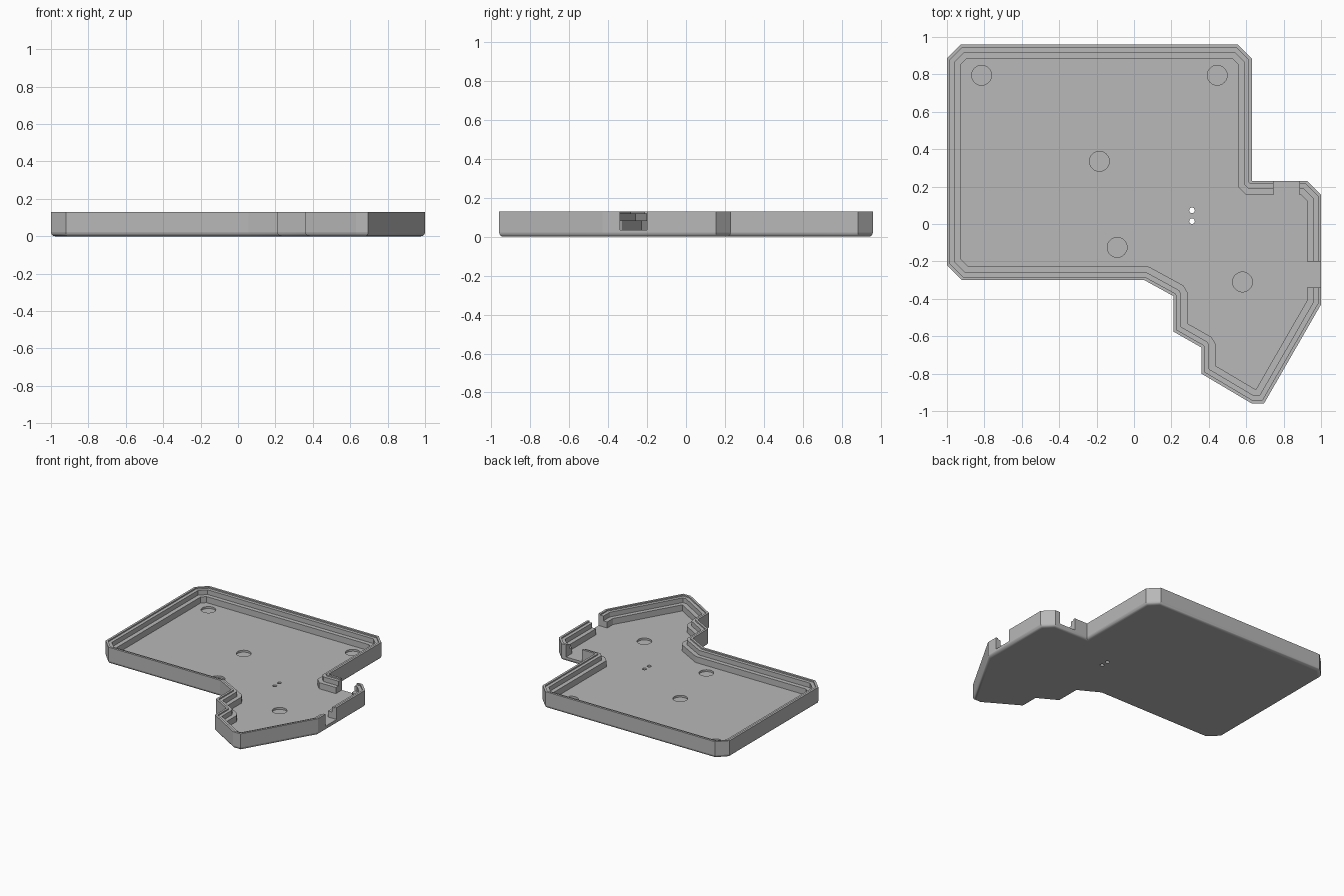
import bpy
import bmesh
from math import tan, sin, cos, pi, radians
from mathutils import Vector

cube = bpy.data.objects.get("Cube")
if cube:
    bpy.data.objects.remove(cube, do_unlink=True)

HEIGHT, FLOOR, FILLET = 0.13, 0.035, 0.022

# Tray outline, counter-clockwise
OUTLINE = [Vector(p) for p in (
    (-0.92, -0.30), (0.055, -0.30), (0.21, -0.385), (0.21, -0.575),
    (0.36, -0.66), (0.36, -0.80), (0.63, -0.96), (0.695, -0.96),
    (1, -0.43), (1, 0.155), (0.925, 0.23), (0.63, 0.23), (0.63, 0.885),
    (0.555, 0.96), (-0.925, 0.96), (-1, 0.885), (-1, -0.22))]

grey = bpy.data.materials.new("grey plastic")
grey.use_nodes = True
colour = (0.48, 0.48, 0.48, 1)
grey.diffuse_color = colour
grey.node_tree.nodes["Principled BSDF"].inputs["Base Color"].default_value = colour


def inset(d, bevelled):
    """Outline moved inward by d; inside corners get two points each."""
    ring = []
    for i, p in enumerate(OUTLINE):
        t1 = (p - OUTLINE[i - 1]).normalized()
        t2 = (OUTLINE[(i + 1) % len(OUTLINE)] - p).normalized()
        n1, n2 = Vector((-t1.y, t1.x)), Vector((-t2.y, t2.x))
        mitre = p + d * (n1 + n2) / (1 + n1.dot(n2))
        if t1.cross(t2) > 0:
            ring.append(mitre)
        elif bevelled:
            reach = d * tan(t1.angle(t2) / 4)
            ring += [p + d * n1 + reach * t1, p + d * n2 - reach * t2]
        else:
            ring += [mitre, mitre]
    return ring


def make_object(name, bm):
    bmesh.ops.remove_doubles(bm, verts=bm.verts, dist=0.0002)
    bmesh.ops.recalc_face_normals(bm, faces=bm.faces)
    mesh = bpy.data.meshes.new(name)
    bm.to_mesh(mesh)
    bm.free()
    mesh.materials.append(grey)
    obj = bpy.data.objects.new(name, mesh)
    bpy.context.collection.objects.link(obj)
    return obj


def loft(name, rings):
    """Closed solid through a list of (2D ring, height)."""
    bm = bmesh.new()
    loops = [[bm.verts.new((p[0], p[1], z)) for p in ring] for ring, z in rings]
    for a, b in zip(loops, loops[1:]):
        for i in range(len(a)):
            j = (i + 1) % len(a)
            bm.faces.new((a[i], a[j], b[j], b[i]))
    bm.faces.new(loops[0][::-1])
    bm.faces.new(loops[-1])
    return make_object(name, bm)


def prism(name, ring, low, high):
    return loft(name, [(ring, low), (ring, high)])


def box(name, x0, x1, y0, y1):
    return prism(name, [(x0, y0), (x1, y0), (x1, y1), (x0, y1)], FLOOR, 0.3)


def disc(name, x, y, r, low, high, sides=32):
    ring = [(x + r * cos(2 * pi * k / sides), y + r * sin(2 * pi * k / sides))
            for k in range(sides)]
    return prism(name, ring, low, high)


# Tray shell: rounded underside, outer wall, stepped inner wall, floor
rings = []
for k in range(5):
    a = k * pi / 8
    rings.append((inset(FILLET * (1 - sin(a)), False), FILLET * (1 - cos(a))))
rings.append((inset(0, False), HEIGHT))
for d, top, bottom in ((0.017, HEIGHT, 0.12), (0.042, 0.12, 0.083),
                       (0.075, 0.083, FLOOR)):
    rings += [(inset(d, True), top), (inset(d, True), bottom)]
tray = loft("tray", rings)

# Cutters: connector openings, round floor pockets, small through holes
cutters = [box("side_opening", 0.9, 1.1, -0.34, -0.20),
           box("back_opening", 0.745, 0.885, 0.14, 0.3)]
for x, y in ((-0.815, 0.795), (0.445, 0.795), (-0.185, 0.335),
             (-0.09, -0.125), (0.58, -0.31)):
    cutters.append(disc("floor_pocket", x, y, 0.053, FLOOR - 0.015, 0.06))
for y in (0.015, 0.073):
    cutters.append(disc("reset_hole", 0.31, y, 0.015, -0.05, 0.06, 16))

bpy.context.view_layer.objects.active = tray
for cutter in cutters:
    cutter.hide_render = True
    mod = tray.modifiers.new("cut", 'BOOLEAN')
    mod.operation = 'DIFFERENCE'
    mod.solver = 'EXACT'
    mod.object = cutter
    bpy.ops.object.modifier_apply(modifier=mod.name)
    bpy.data.objects.remove(cutter, do_unlink=True)

# Smooth only the rounded lower edge
bpy.ops.object.select_all(action='DESELECT')
tray.select_set(True)
bpy.ops.object.shade_smooth_by_angle(angle=radians(25))
for face in tray.data.polygons:
    face.use_smooth = -0.99 < face.normal.z < -0.05
